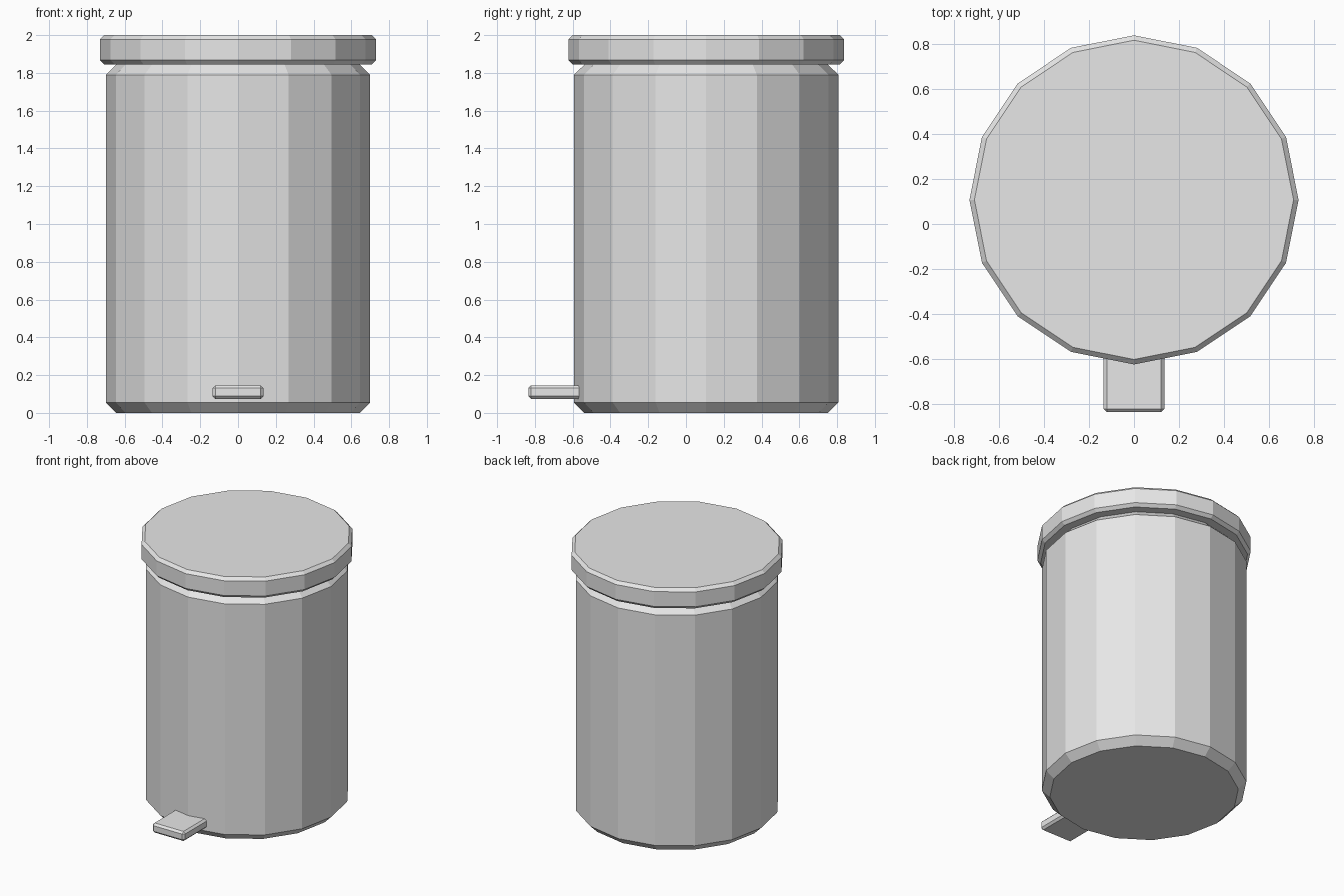
import bpy
import bmesh
from math import cos, sin, tau
from mathutils import Matrix

cube = bpy.data.objects.get("Cube")
if cube:
    bpy.data.objects.remove(cube, do_unlink=True)

SIDES = 16
CENTRE_Y = 0.107

grey = bpy.data.materials.new("light grey")
grey.use_nodes = True
grey.diffuse_color = (0.8, 0.8, 0.8, 1)
grey.node_tree.nodes["Principled BSDF"].inputs["Base Color"].default_value = grey.diffuse_color


def finish(name, bm):
    """Turn a bmesh into a flat-shaded object."""
    bmesh.ops.recalc_face_normals(bm, faces=bm.faces)
    mesh = bpy.data.meshes.new(name)
    bm.to_mesh(mesh)
    bm.free()
    mesh.materials.append(grey)
    obj = bpy.data.objects.new(name, mesh)
    bpy.context.collection.objects.link(obj)
    return obj


def turned(name, profile):
    """Closed faceted solid from (radius, height) pairs, bottom to top."""
    bm = bmesh.new()
    rings = [[bm.verts.new((r * cos(tau * i / SIDES),
                            CENTRE_Y + r * sin(tau * i / SIDES), z))
              for i in range(SIDES)] for r, z in profile]
    for low, high in zip(rings, rings[1:]):
        for i in range(SIDES):
            j = (i + 1) % SIDES
            bm.faces.new((low[i], low[j], high[j], high[i]))
    bm.faces.new(rings[0])
    bm.faces.new(rings[-1])
    return finish(name, bm)


# Bin body with chamfered base and shoulder
turned("bin_body", [(0.645, 0), (0.70, 0.055), (0.70, 1.79), (0.642, 1.846)])

# Overhanging lid with small chamfers
turned("lid", [(0.708, 1.845), (0.73, 1.867), (0.73, 1.978), (0.708, 2.0)])

# Foot pedal, its back end sunk into the body
bm = bmesh.new()
bmesh.ops.create_cube(bm, size=1, matrix=Matrix.Translation((0, -0.67, 0.11))
                      @ Matrix.Diagonal((0.27, 0.33, 0.072, 1)))
bmesh.ops.bevel(bm, geom=bm.edges[:], offset=0.015, segments=1, affect='EDGES')
finish("foot_pedal", bm)
